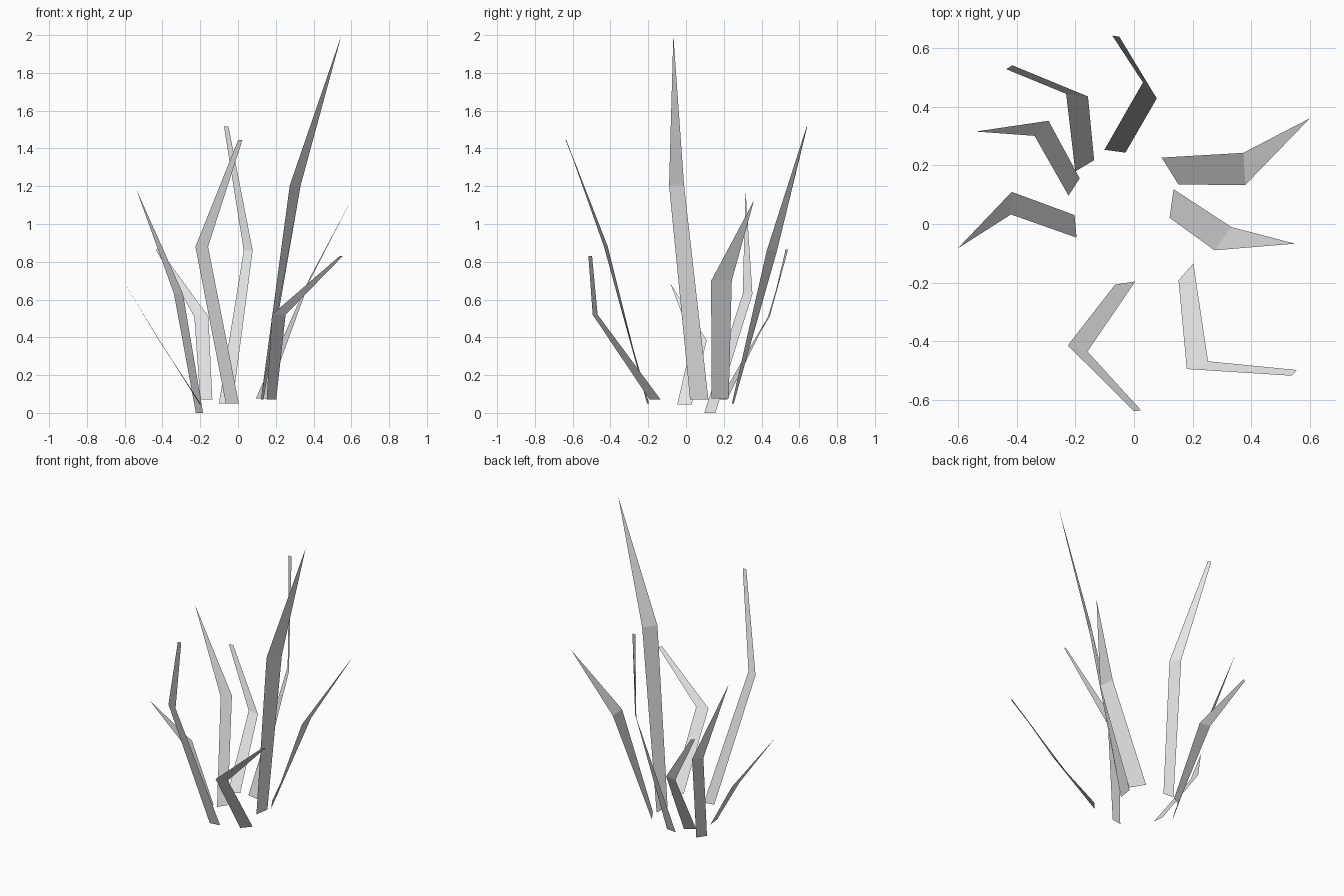
import bpy
import bmesh
from math import radians, cos, sin
from mathutils import Vector

default_cube = bpy.data.objects.get("Cube")
if default_cube:
    bpy.data.objects.remove(default_cube, do_unlink=True)

# Single pale grey for all the grass
grey = bpy.data.materials.new("pale_grey")
grey.use_nodes = True
colour = (0.8, 0.8, 0.8, 1)
grey.diffuse_color = colour
grey.node_tree.nodes["Principled BSDF"].inputs["Base Color"].default_value = colour


def blade(name, width, root, bend, tip, root_turn, bend_turn, pointed=False):
    """Flat bent blade: level edges at root and bend, then a point or a cut tip."""
    bm = bmesh.new()

    def edge(centre, turn, size):
        half = Vector((cos(radians(turn)), sin(radians(turn)), 0)) * size / 2
        return [bm.verts.new(Vector(centre) + side * half) for side in (-1, 1)]

    low = edge(root, root_turn, width)
    middle = edge(bend, bend_turn, width)
    if pointed:
        top = [bm.verts.new(tip)]
    else:
        top = edge(tip, root_turn, width / 3)
    bm.faces.new(low + middle[::-1])
    bm.faces.new(middle + top[::-1])

    mesh = bpy.data.meshes.new(name)
    bm.to_mesh(mesh)
    bm.free()
    mesh.materials.append(grey)
    bpy.context.collection.objects.link(bpy.data.objects.new(name, mesh))


# Cut-tipped blades
blade("back_blade", width=0.072, root=(-0.065, 0.248, 0.05),
      bend=(0.054, 0.455, 0.86), tip=(-0.062, 0.64, 1.515),
      root_turn=-8, bend_turn=-49)
blade("back_right_blade", width=0.075, root=(-0.168, 0.198, 0.07),
      bend=(-0.194, 0.439, 0.51), tip=(-0.425, 0.534, 0.865),
      root_turn=31, bend_turn=-7)
blade("front_blade", width=0.07, root=(-0.03, -0.201, 0.05),
      bend=(-0.192, -0.424, 0.88), tip=(0.012, -0.636, 1.445),
      root_turn=9, bend_turn=-17)
blade("front_left_blade", width=0.077, root=(0.177, -0.163, 0.07),
      bend=(0.216, -0.481, 0.52), tip=(0.546, -0.507, 0.83),
      root_turn=49, bend_turn=20)

# Pointed blades
blade("right_rear_blade", width=0.07, root=(-0.204, 0.126, 0),
      bend=(-0.315, 0.326, 0.63), tip=(-0.539, 0.315, 1.185),
      root_turn=57, bend_turn=47, pointed=True)
blade("right_short_blade", width=0.077, root=(-0.199, -0.008, 0.045),
      bend=(-0.418, 0.071, 0.385), tip=(-0.6, -0.083, 0.685),
      root_turn=95, bend_turn=88, pointed=True)
blade("left_tall_blade", width=0.098, root=(0.128, 0.07, 0.07),
      bend=(0.303, -0.05, 1.205), tip=(0.548, -0.067, 2),
      root_turn=82, bend_turn=54, pointed=True)
blade("left_rear_blade", width=0.109, root=(0.123, 0.18, 0.075),
      bend=(0.376, 0.188, 0.7), tip=(0.599, 0.36, 1.125),
      root_turn=122, bend_turn=94, pointed=True)
